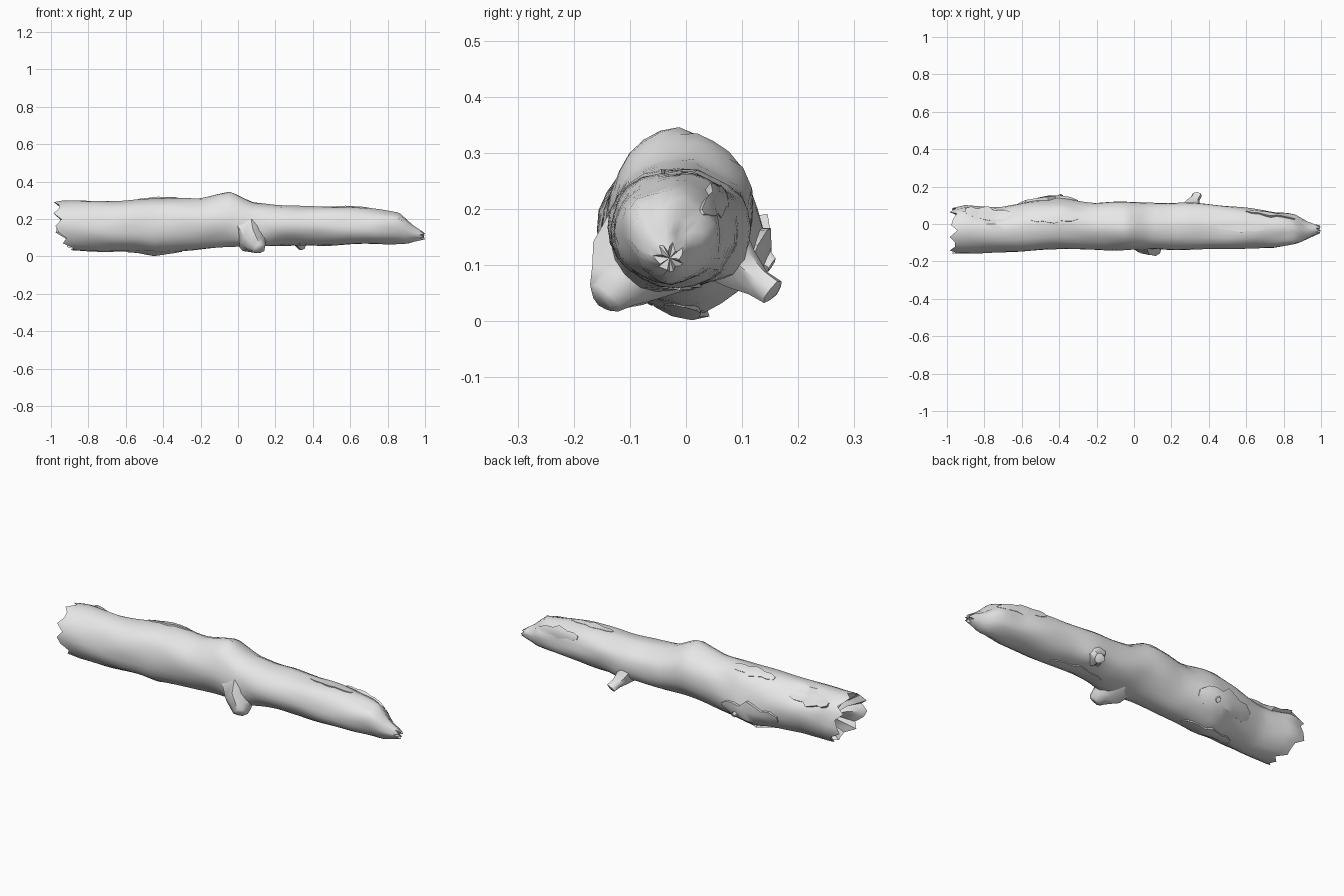
import bpy, bmesh, math
from mathutils import Vector, noise

if "Cube" in bpy.data.objects:
    bpy.data.objects.remove(bpy.data.objects["Cube"])

wood = bpy.data.materials.new("pale grey wood")
wood.use_nodes = True
wood.diffuse_color = (0.8, 0.8, 0.8, 1)
wood.node_tree.nodes["Principled BSDF"].inputs["Base Color"].default_value = (0.8, 0.8, 0.8, 1)

# Outline of the trunk along x
TOP = [(-1, .295), (-.6, .3), (-.45, .312), (-.2, .312), (-.04, .345), (.08, .29), (.2, .275),
       (.6, .265), (.75, .25), (.87, .235), (.91, .19), (1, .125)]
BOTTOM = [(-1, .03), (-.55, .025), (-.44, .008), (-.3, .03), (0, .055), (.5, .063), (.9, .068), (1, .095)]
FRONT = [(-1, -.158), (-.8, -.157), (-.4, -.137), (.4, -.137), (.75, -.128), (.88, -.1), (1, -.045)]
BACK = [(-1, .075), (-.9, .1), (-.72, .09), (-.55, .122), (-.4, .135), (-.2, .112), (.3, .115),
        (.55, .095), (.8, .066), (.86, .052), (.92, .015), (1, -.01)]
# Swellings and hollows: x, angle in degrees (0 back, 90 top), length, spread, height
BUMPS = [(.08, 230, .1, 24, .02), (.33, -40, .05, 22, .012), (-.45, -20, .12, 16, .02),
         (-.75, 50, .1, 18, -.028), (-.9, 38, .05, 14, .014), (-.28, 35, .06, 25, -.012),
         (.9, 55, .07, 30, -.022), (.2, 60, .09, 25, -.01), (-.1, 20, .1, 25, .01),
         (.75, 10, .07, 22, -.012), (.85, 150, .06, 20, .008)]
SEGS, RINGS = 24, 60


def sample(line, x):
    for (x0, v0), (x1, v1) in zip(line, line[1:]):
        if x <= x1:
            return v0 + (v1 - v0) * max(0, (x - x0) / (x1 - x0))
    return line[-1][1]


def trunk_point(x, angle, scale=1):
    top, bottom, front, back = (sample(p, x) for p in (TOP, BOTTOM, FRONT, BACK))
    y, z = (front + back) / 2, (top + bottom) / 2
    c, s = math.cos(angle), math.sin(angle)
    grow = noise.noise(Vector((x * 5, c * 1.8, s * 1.8))) * .008
    for bx, ba, length, spread, height in BUMPS:
        turn = (math.degrees(angle) - ba + 180) % 360 - 180
        grow += height * math.exp(-((x - bx) / length) ** 2 - (turn / spread) ** 2)
    ry, rz = (back - front) / 2 + grow, (top - bottom) / 2 + grow
    return Vector((x, y + ry * c * scale, z + rz * s * scale))


def loft(name, rings, sharp=40):
    bm = bmesh.new()
    loops = [[bm.verts.new(p) for p in ring] for ring in rings]
    for a, b in zip(loops, loops[1:]):
        for i in range(len(a)):
            j = (i + 1) % len(a)
            bm.faces.new((a[i], a[j], b[j], b[i]))
    for loop in (loops[0], loops[-1]):
        middle = bm.verts.new(sum((v.co for v in loop), Vector()) / len(loop))
        for i, v in enumerate(loop):
            bm.faces.new((v, loop[(i + 1) % len(loop)], middle))
    bmesh.ops.recalc_face_normals(bm, faces=bm.faces)
    mesh = bpy.data.meshes.new(name)
    bm.to_mesh(mesh)
    bm.free()
    mesh.materials.append(wood)
    obj = bpy.data.objects.new(name, mesh)
    bpy.context.collection.objects.link(obj)
    bpy.ops.object.select_all(action="DESELECT")
    bpy.context.view_layer.objects.active = obj
    obj.select_set(True)
    bpy.ops.object.shade_smooth_by_angle(angle=math.radians(sharp))


def limb(name, stations, sides=8):
    """Tapering stub through (centre, radius) stations."""
    axis = (Vector(stations[-1][0]) - Vector(stations[0][0])).normalized()
    u = axis.cross(Vector((1, 0, 0))).normalized()
    w = axis.cross(u)
    rings = []
    for k, (centre, r) in enumerate(stations):
        ring = []
        for i in range(sides):
            a = math.tau * i / sides
            rr = r * (1 + .12 * math.sin(i * 2.3 + k))
            ring.append(Vector(centre) + rr * (u * math.cos(a) + w * math.sin(a)))
        rings.append(ring)
    loft(name, rings, 50)


# Trunk: broken slanting rim at the thick end, splintered point at the thin end
angles = [math.tau * i / SEGS for i in range(SEGS)]


def rim(i):
    s = math.sin(angles[i])
    return -.965 + max(0, -s) ** 1.5 * .085 + .022 * math.sin(i * 2.4)


def tip(i):
    return .985 + .015 * math.sin(i * 1.9 + 1)


rings = [[trunk_point(rim(i) + .08, a, .5) for i, a in enumerate(angles)],
         [trunk_point(rim(i) + .03, a, .8) for i, a in enumerate(angles)]]
for k in range(RINGS + 1):
    t = k / RINGS
    rings.append([trunk_point(rim(i) * (1 - t) + tip(i) * t, a) for i, a in enumerate(angles)])
loft("trunk", rings)

# Broken branch stubs
limb("front_branch_stub", [((.07, -.06, .13), .1), ((.08, -.105, .085), .075),
                           ((.1, -.125, .06), .052), ((.115, -.145, .04), .035), ((.12, -.15, .034), .022)])
limb("back_branch_stub", [((.3, .06, .13), .06), ((.31, .1, .095), .04),
                          ((.325, .13, .07), .026), ((.34, .155, .052), .025), ((.34, .158, .05), .012)])
limb("back_twig", [((-.4, .1, .13), .03), ((-.4, .135, .115), .018), ((-.39, .153, .1), .013)], 6)


# Loose bark plates: strips that follow the trunk and lift at one edge
def bark(name, x0, x1, a0, a1, lift):
    rings = []
    for k in range(9):
        t = k / 8
        x = x0 + (x1 - x0) * t
        swell = math.sin(math.pi * (.1 + .8 * t)) * (1 + .25 * math.sin(k * 2.1))
        mid, half = (a0 + a1) / 2, (a1 - a0) / 2 * swell
        outer, inner = [], []
        for f in (-1, -.3, .4, 1):
            angle = math.radians(mid + half * f)
            base = trunk_point(x, angle)
            out = Vector((0, math.cos(angle), math.sin(angle)))
            outer.append(base + out * (lift * swell * (f + 1) / 2 + .001))
            inner.append(base - out * .012)
        rings.append(outer + inner[::-1])
    loft(name, rings, 35)


bark("back_bark", -.62, -.3, -45, 5, .016)
bark("top_bark", -.55, -.3, 60, 85, .007)
bark("upper_end_bark", -.9, -.66, 60, 30, .02)
bark("lower_bark", -.6, -.3, 250, 285, .008)
bark("thin_end_bark", .6, .86, 20, 50, .012)
bark("thin_top_bark", .45, .7, 80, 100, .006)
bark("thin_under_bark", .2, .5, 255, 285, .006)
